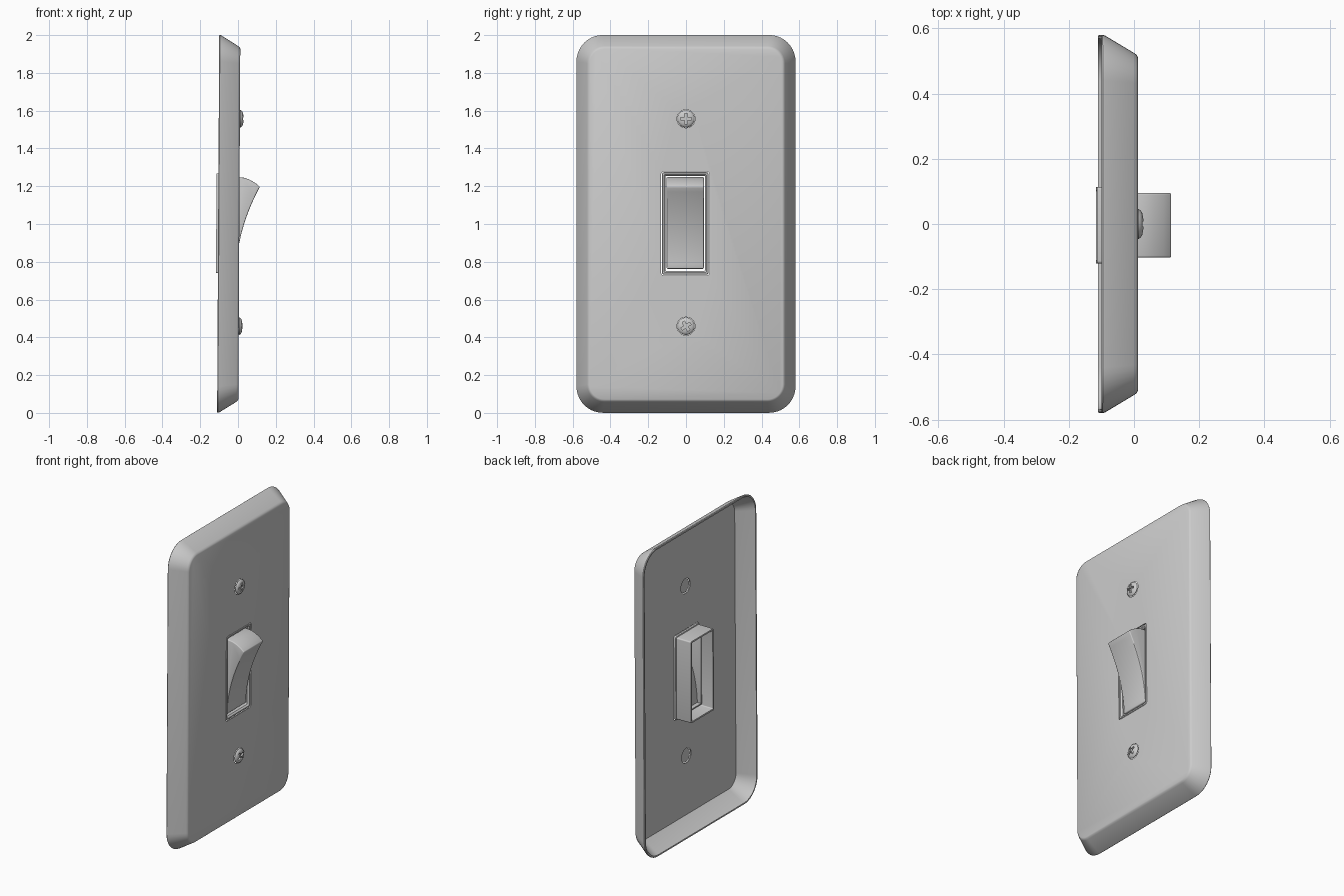
import bpy, bmesh
from math import sin, cos, pi, radians

if "Cube" in bpy.data.objects:
    bpy.data.objects.remove(bpy.data.objects["Cube"])

TILT = 0.0055          # the whole switch leans very slightly
CY, CZ = -0.004, 0.003  # centre of the switch opening


def make(name, bm, smooth=30):
    bmesh.ops.recalc_face_normals(bm, faces=bm.faces)
    me = bpy.data.meshes.new(name)
    bm.to_mesh(me)
    bm.free()
    ob = bpy.data.objects.new(name, me)
    bpy.context.collection.objects.link(ob)
    ob.location = (0, 0, 1)
    ob.rotation_euler = (0, TILT, 0)
    return ob


def round_rect(x, hy, hz, r, cy=0, cz=0, n=10):
    pts = []
    for k, (sy, sz) in enumerate([(1, 1), (-1, 1), (-1, -1), (1, -1)]):
        for i in range(n + 1):
            a = (k + i / n) * pi / 2
            pts.append((x, cy + sy * (hy - r) + r * cos(a), cz + sz * (hz - r) + r * sin(a)))
    return pts


def circle(x, r, cz, n=32):
    return [(x, r * cos(2 * pi * i / n), cz + r * sin(2 * pi * i / n)) for i in range(n)]


def loft(rings, caps=True):
    """Skin a list of matching rings; cap the ends or join last to first."""
    bm = bmesh.new()
    vs = [[bm.verts.new(p) for p in ring] for ring in rings]
    n = len(vs[0])
    pairs = list(zip(vs, vs[1:])) + ([] if caps else [(vs[-1], vs[0])])
    for a, b in pairs:
        for i in range(n):
            j = (i + 1) % n
            bm.faces.new((a[i], a[j], b[j], b[i]))
    if caps:
        bm.faces.new(vs[0])
        bm.faces.new(vs[-1])
    return bm


def cut(ob, cutter):
    m = ob.modifiers.new("cut", 'BOOLEAN')
    m.operation, m.solver, m.object = 'DIFFERENCE', 'EXACT', cutter
    cutter.hide_render = True
    cutter.hide_set(True)


def finish(ob, angle=30):
    """Bake modifiers, remove helpers and shade smooth by angle."""
    bpy.context.view_layer.update()
    dg = bpy.context.evaluated_depsgraph_get()
    me = bpy.data.meshes.new_from_object(ob.evaluated_get(dg))
    helpers = [m.object for m in ob.modifiers if m.type == 'BOOLEAN']
    ob.modifiers.clear()
    ob.data = me
    for h in helpers:
        bpy.data.objects.remove(h)
    bpy.ops.object.select_all(action='DESELECT')
    ob.select_set(True)
    bpy.context.view_layer.objects.active = ob
    bpy.ops.object.shade_smooth_by_angle(angle=radians(angle))


# Wall plate: hollow shell with sloping sides
plate = make("wall_plate", loft([round_rect(*p) for p in [
    (0.000, 0.506, 0.923, 0.076), (-0.006, 0.511, 0.928, 0.080),
    (-0.092, 0.563, 0.983, 0.128), (-0.105, 0.568, 0.988, 0.128),
    (-0.105, 0.577, 0.997, 0.138), (-0.101, 0.580, 1.000, 0.140),
    (-0.094, 0.578, 0.998, 0.138), (-0.004, 0.524, 0.942, 0.092),
    (0.003, 0.519, 0.936, 0.087), (0.007, 0.511, 0.928, 0.080)]]))
cut(plate, make("opening_cutter", loft([round_rect(x, 0.128, 0.275, 0.015, CY, CZ)
                                        for x in (-0.05, 0.05)])))
for cz in (0.557, -0.541):
    cut(plate, make("hole_cutter", loft([circle(x, 0.048, cz) for x in (-0.05, 0.05)])))
finish(plate)

# Switch housing: open box behind the plate with a thin front lip
frame = make("switch_housing", loft([round_rect(*p, CY, CZ, 4) for p in [
    (-0.115, 0.117, 0.264, 0.008), (-0.012, 0.118, 0.265, 0.008),
    (-0.010, 0.124, 0.271, 0.012), (0.003, 0.124, 0.271, 0.012),
    (0.006, 0.121, 0.268, 0.010), (0.006, 0.113, 0.260, 0.008),
    (-0.004, 0.105, 0.252, 0.006), (-0.115, 0.107, 0.254, 0.006)]], caps=False))
finish(frame)

# Rocker: hollow lever with a concave face
N = 16
profile = [(-0.04, 0.246), (0.0, 0.248), (0.03, 0.245), (0.06, 0.235), (0.09, 0.218)]
for i in range(N + 1):
    t = 1 - i / N
    profile.append((-0.006 + 0.121 * t ** 1.9, -0.237 + 0.435 * t))
profile.append((-0.04, -0.237))
rings = [[(x, CY + s * 0.099, z) for x, z in profile] for s in (-1, 1)]
bm = loft(rings)
back = [f for f in bm.faces if all(abs(v.co.x + 0.04) < 1e-5 for v in f.verts)]
bmesh.ops.delete(bm, geom=back, context='FACES_ONLY')
rocker = make("rocker", bm)
bev = rocker.modifiers.new("bevel", 'BEVEL')
bev.width, bev.segments, bev.limit_method, bev.angle_limit = 0.006, 3, 'ANGLE', radians(40)
sol = rocker.modifiers.new("thickness", 'SOLIDIFY')
sol.thickness, sol.offset = 0.007, -1
finish(rocker)

# Screws: domed heads with a cross recess
for name, cz, turn in (("upper_screw", 0.557, 0), ("lower_screw", -0.541, 32)):
    dome = [(0.006, 0.040), (0.007, 0.045), (0.011, 0.046), (0.017, 0.042),
            (0.022, 0.034), (0.025, 0.022), (0.026, 0.010)]
    screw = make(name, loft([circle(x, r, cz) for x, r in dome]))
    h, w = 0.028, 0.007
    cross = [(w, h), (-w, h), (-w, w), (-h, w), (-h, -w), (-w, -w),
             (-w, -h), (w, -h), (w, -w), (h, -w), (h, w), (w, w)]
    a = radians(turn)
    rings = [[(x, y * cos(a) - z * sin(a), cz + y * sin(a) + z * cos(a)) for y, z in cross]
             for x in (0.013, 0.06)]
    cut(screw, make("cross_cutter", loft(rings)))
    finish(screw)
